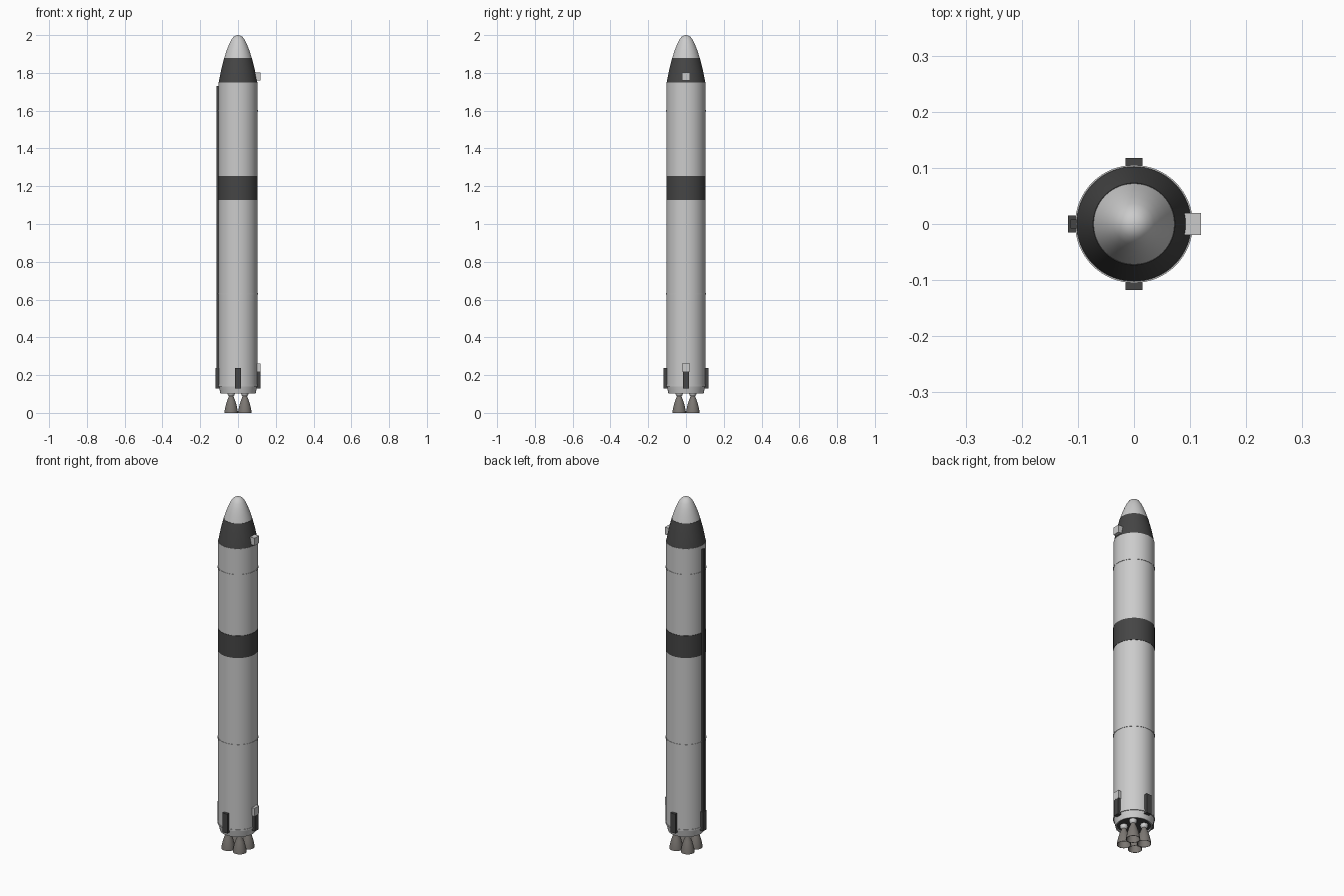
import bpy, math

if "Cube" in bpy.data.objects:
    bpy.data.objects.remove(bpy.data.objects["Cube"])

def material(name, r, g, b):
    m = bpy.data.materials.new(name)
    m.diffuse_color = (r, g, b, 1)
    m.use_nodes = True
    m.node_tree.nodes["Principled BSDF"].inputs["Base Color"].default_value = m.diffuse_color
    return m

DARK = material("charcoal", 0.06, 0.06, 0.06)
LIGHT = material("light_grey", 0.62, 0.62, 0.62)
METAL = material("nozzle_metal", 0.2, 0.185, 0.17)

def lathe(name, profile, loc=(0, 0), mat=None, sides=64, closed=False):
    """Revolve (radius, z) points around z; a radius of 0 makes a pole."""
    verts, rings, faces = [], [], []
    for r, z in profile:
        n = 1 if r == 0 else sides
        rings.append([len(verts) + i for i in range(n)])
        verts += [(r * math.cos(2 * math.pi * i / sides),
                   r * math.sin(2 * math.pi * i / sides), z) for i in range(n)]
    pairs = list(zip(rings, rings[1:]))
    if closed:
        pairs.append((rings[-1], rings[0]))
    for a, b in pairs:
        for i in range(sides):
            j = (i + 1) % sides
            quad = [a[i % len(a)], a[j % len(a)], b[j % len(b)], b[i % len(b)]]
            faces.append(list(dict.fromkeys(quad)))
    me = bpy.data.meshes.new(name)
    me.from_pydata(verts, [], faces)
    ob = bpy.data.objects.new(name, me)
    bpy.context.collection.objects.link(ob)
    ob.location = (loc[0], loc[1], 0)
    if mat:
        me.materials.append(mat)
    bpy.ops.object.select_all(action='DESELECT')
    ob.select_set(True)
    bpy.context.view_layer.objects.active = ob
    bpy.ops.object.shade_smooth_by_angle(angle=math.radians(30))
    return ob

def box(name, lo, hi, mat, turn=0):
    """Box between two corners, turned about the rocket axis."""
    c = [(a + b) / 2 for a, b in zip(lo, hi)]
    s, k = math.sin(turn), math.cos(turn)
    bpy.ops.mesh.primitive_cube_add(
        size=1, location=(c[0] * k - c[1] * s, c[0] * s + c[1] * k, c[2]), rotation=(0, 0, turn))
    ob = bpy.context.object
    ob.name = name
    ob.scale = [b - a for a, b in zip(lo, hi)]
    ob.data.materials.append(mat)
    return ob

# main body tube
lathe("body_tube", [(0, 0.145), (0.103, 0.145), (0.103, 1.75), (0, 1.75)], mat=LIGHT)

# dark mid band
lathe("mid_band", [(0.102, 1.128), (0.1045, 1.128), (0.1045, 1.255), (0.102, 1.255)],
      mat=DARK, closed=True)

# thin seam rings
for i, z in enumerate((0.145, 0.63, 1.6)):
    lathe(f"seam_ring_{i}", [(0.101, z - 0.004), (0.105, z - 0.004),
                             (0.105, z + 0.004), (0.101, z + 0.004)], mat=LIGHT, closed=True)

# nose: dark lower cone and pale rounded tip
lathe("nose_cone", [(0, 1.75), (0.102, 1.75), (0.0885, 1.82), (0.073, 1.88), (0, 1.88)], mat=DARK)
lathe("nose_tip", [(0, 1.88), (0.072, 1.88), (0.061, 1.917), (0.048, 1.95), (0.036, 1.975),
                   (0.024, 1.991), (0.012, 1.998), (0, 2.0)], mat=LIGHT)

# engine skirt, hollow underneath, with a dark heat shield inside
lathe("engine_skirt", [(0.102, 0.146), (0.0985, 0.128), (0.093, 0.102), (0.086, 0.102),
                       (0.088, 0.146)], mat=LIGHT, closed=True)
lathe("heat_shield", [(0, 0.112), (0.089, 0.112), (0.089, 0.122), (0, 0.122)], mat=DARK)

# four engines: domed mount plus open bell
for i in range(4):
    a = math.pi / 4 + i * math.pi / 2
    at = (0.051 * math.cos(a), 0.051 * math.sin(a))
    lathe(f"engine_mount_{i}", [(0, 0.118), (0.018, 0.116), (0.02, 0.104), (0.017, 0.094),
                                (0.011, 0.088), (0, 0.086)], at, LIGHT, 24)
    lathe(f"engine_bell_{i}", [(0, 0.092), (0.012, 0.092), (0.013, 0.085), (0.022, 0.063),
                               (0.03, 0.035), (0.035, 0.01), (0.036, 0), (0.034, 0),
                               (0.028, 0.035), (0.02, 0.063), (0.01, 0.085), (0, 0.087)],
          at, METAL, 32)

# four dark pads around the base
for i in range(4):
    box(f"base_pad_{i}", (0.094, -0.015, 0.128), (0.118, 0.015, 0.238), DARK, i * math.pi / 2)

# cable duct along the left side
box("cable_duct", (-0.113, -0.008, 0.2), (-0.098, 0.008, 1.73), DARK)

# pale attachment lugs on the right side
box("upper_lug", (0.09, -0.02, 1.76), (0.119, 0.02, 1.802), LIGHT)
box("lower_lug", (0.095, -0.02, 0.218), (0.119, 0.02, 0.262), LIGHT)
